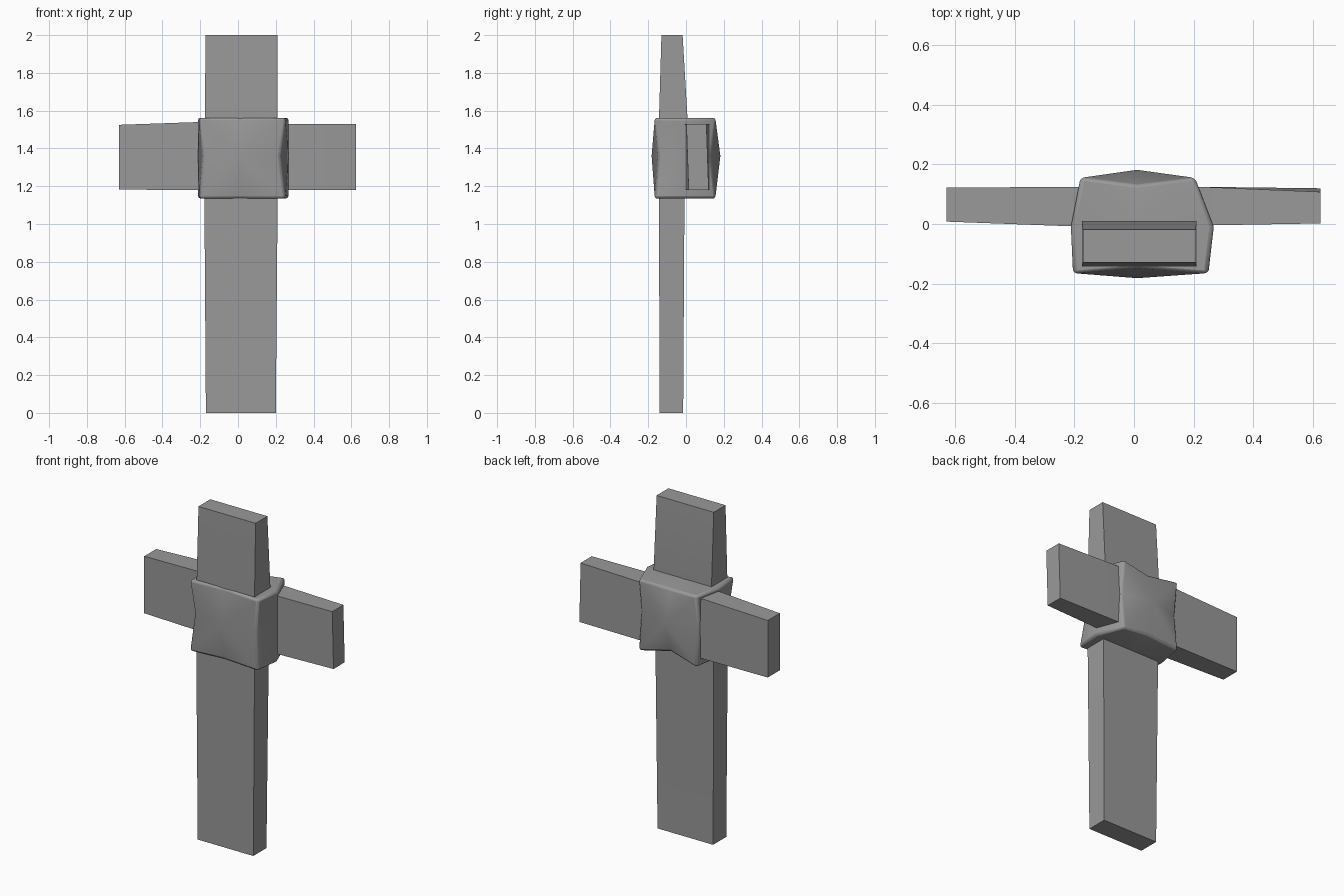
import bpy, bmesh, math
from mathutils import Vector

if "Cube" in bpy.data.objects:
    bpy.data.objects.remove(bpy.data.objects["Cube"])

grey = bpy.data.materials.new("weathered grey")
grey.diffuse_color = (0.32, 0.32, 0.32, 1)
grey.use_nodes = True
grey.node_tree.nodes["Principled BSDF"].inputs["Base Color"].default_value = grey.diffuse_color


def finish(name, bm, smooth):
    bmesh.ops.recalc_face_normals(bm, faces=bm.faces)
    mesh = bpy.data.meshes.new(name)
    bm.to_mesh(mesh)
    bm.free()
    obj = bpy.data.objects.new(name, mesh)
    bpy.context.collection.objects.link(obj)
    mesh.materials.append(grey)
    bpy.ops.object.select_all(action='DESELECT')
    obj.select_set(True)
    bpy.context.view_layer.objects.active = obj
    bpy.ops.object.shade_smooth_by_angle(angle=math.radians(smooth))
    return obj


def beam(name, sections):
    """Loft of four-cornered sections, capped at both ends."""
    bm = bmesh.new()
    rings = [[bm.verts.new(p) for p in s] for s in sections]
    for a, b in zip(rings, rings[1:]):
        for i in range(4):
            j = (i + 1) % 4
            bm.faces.new((a[i], a[j], b[j], b[i]))
    bm.faces.new(rings[0])
    bm.faces.new(rings[-1])
    return finish(name, bm, 30)


def post_section(z, x0, x1, y0, y1):
    return [(x0, y0, z), (x1, y0, z), (x1, y1, z), (x0, y1, z)]


def bar_section(x, y0, y1, z0, z1, twist=0.0):
    return [(x, y0 + twist, z0), (x, y1 + twist, z0), (x, y1, z1), (x, y0, z1)]


# Upright plank, slightly thicker at the crossing
beam("upright_post", [
    post_section(0.0, -0.17, 0.20, -0.14, -0.015),
    post_section(1.15, -0.178, 0.21, -0.143, -0.008),
    post_section(1.56, -0.175, 0.21, -0.143, 0.008),
    post_section(2.0, -0.172, 0.208, -0.13, -0.018)])

# Horizontal plank, behind the upright
beam("cross_bar", [
    bar_section(-0.63, 0.008, 0.122, 1.182, 1.525),
    bar_section(-0.20, -0.008, 0.125, 1.18, 1.54),
    bar_section(0.22, -0.005, 0.125, 1.18, 1.53),
    bar_section(0.626, 0.002, 0.108, 1.18, 1.53, 0.012)])


# Diagonal lashing: a 3x3x3 shell whose corners and front/back centres bulge
def lashing_point(i, j, k):
    x0, x1 = {-1: (-0.205, 0.25), 0: (-0.212, 0.268), 1: (-0.18, 0.205)}[j]
    x = (x0, 0.01, x1)[i + 1]
    y = {-1: -0.165, 0: -0.01, 1: 0.155}[j]
    z = {-1: 1.135, 0: 1.36, 1: 1.562}[k]
    if j and not i and not k:                       # knot where the strands cross
        y = -0.182 if j < 0 else 0.182
    elif j and not (i and k):                       # sunk between the strands
        y = -0.146 if j < 0 else 0.13
        if i and not k:
            x = (-0.185 if i < 0 else 0.222) if j < 0 else x
        if k and not i and j > 0:
            z = 1.172 if k < 0 else 1.548
    return Vector((x, y, z))


bm = bmesh.new()
span = (-1, 0, 1)
lattice = {(i, j, k): bm.verts.new(lashing_point(i, j, k))
           for i in span for j in span for k in span if (i, j, k) != (0, 0, 0)}
around = [(-1, -1), (0, -1), (1, -1), (1, 0), (1, 1), (0, 1), (-1, 1), (-1, 0)]
for axis in range(3):
    for side in (-1, 1):
        def at(uv):
            key = list(uv)
            key.insert(axis, side)
            return lattice[tuple(key)]
        for n in range(8):                          # triangle fan on each side
            bm.faces.new((at((0, 0)), at(around[n]), at(around[(n + 1) % 8])))
lashing = finish("diagonal_lashing", bm, 50)
bevel = lashing.modifiers.new("soft strands", 'BEVEL')
bevel.width = 0.012
bevel.segments = 2
bevel.limit_method = 'ANGLE'
bevel.angle_limit = math.radians(40)
